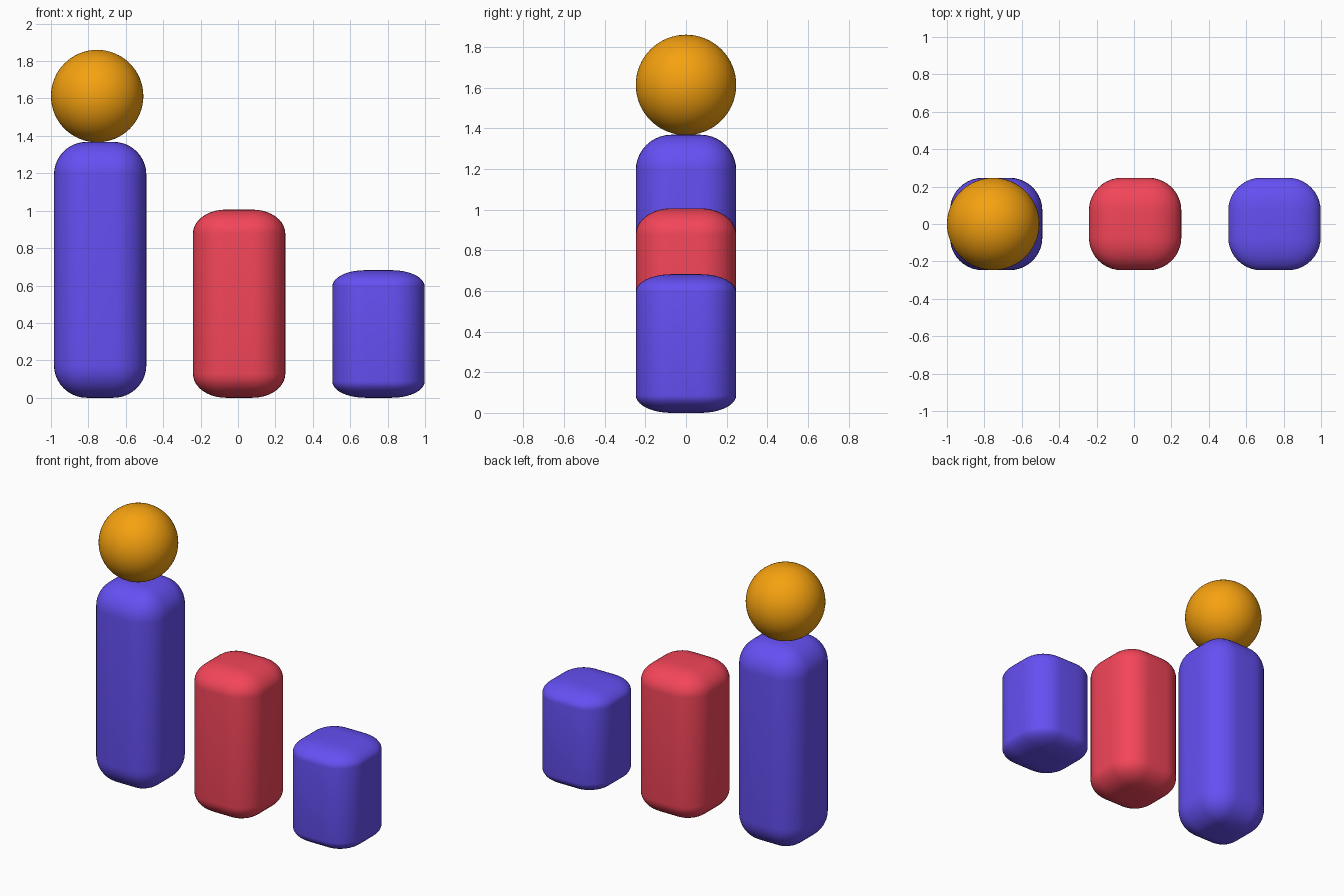
import bpy, bmesh

if "Cube" in bpy.data.objects:
    bpy.data.objects.remove(bpy.data.objects["Cube"])

SIDE = 0.494      # footprint of each bar
ROUND = 0.175     # corner radius on the tallest bar
TALL = 1.368      # height of the tallest bar


def material(name, rgb):
    m = bpy.data.materials.new(name)
    m.diffuse_color = (*rgb, 1)
    m.use_nodes = True
    m.node_tree.nodes["Principled BSDF"].inputs["Base Color"].default_value = m.diffuse_color
    return m


violet = material("violet", (0.13, 0.08, 0.90))
red = material("red", (0.90, 0.06, 0.10))
amber = material("amber", (0.92, 0.36, 0.005))


def finish(name, bm, mat):
    for f in bm.faces:
        f.smooth = True
    me = bpy.data.meshes.new(name)
    bm.to_mesh(me)
    bm.free()
    me.materials.append(mat)
    ob = bpy.data.objects.new(name, me)
    bpy.context.collection.objects.link(ob)
    return ob


# Rounded bar: bevelled block, then squashed to height so its rounding shrinks too
def bar(name, x, height, mat):
    bm = bmesh.new()
    bmesh.ops.create_cube(bm, size=1)
    bmesh.ops.scale(bm, vec=(SIDE, SIDE, TALL), verts=bm.verts)
    bmesh.ops.bevel(bm, geom=bm.edges[:], offset=ROUND, offset_type='OFFSET',
                    segments=10, profile=0.5, affect='EDGES')
    bmesh.ops.scale(bm, vec=(1, 1, height / TALL), verts=bm.verts)
    bmesh.ops.translate(bm, vec=(x, 0, height / 2), verts=bm.verts)
    return finish(name, bm, mat)


bar("tall_bar", -0.737, TALL, violet)
bar("middle_bar", 0.006, 1.006, red)
bar("short_bar", 0.751, 0.682, violet)

# Ball resting on the tall bar
bm = bmesh.new()
bmesh.ops.create_uvsphere(bm, u_segments=64, v_segments=32, radius=0.247)
bmesh.ops.translate(bm, vec=(-0.753, 0, 1.613), verts=bm.verts)
finish("ball", bm, amber)
